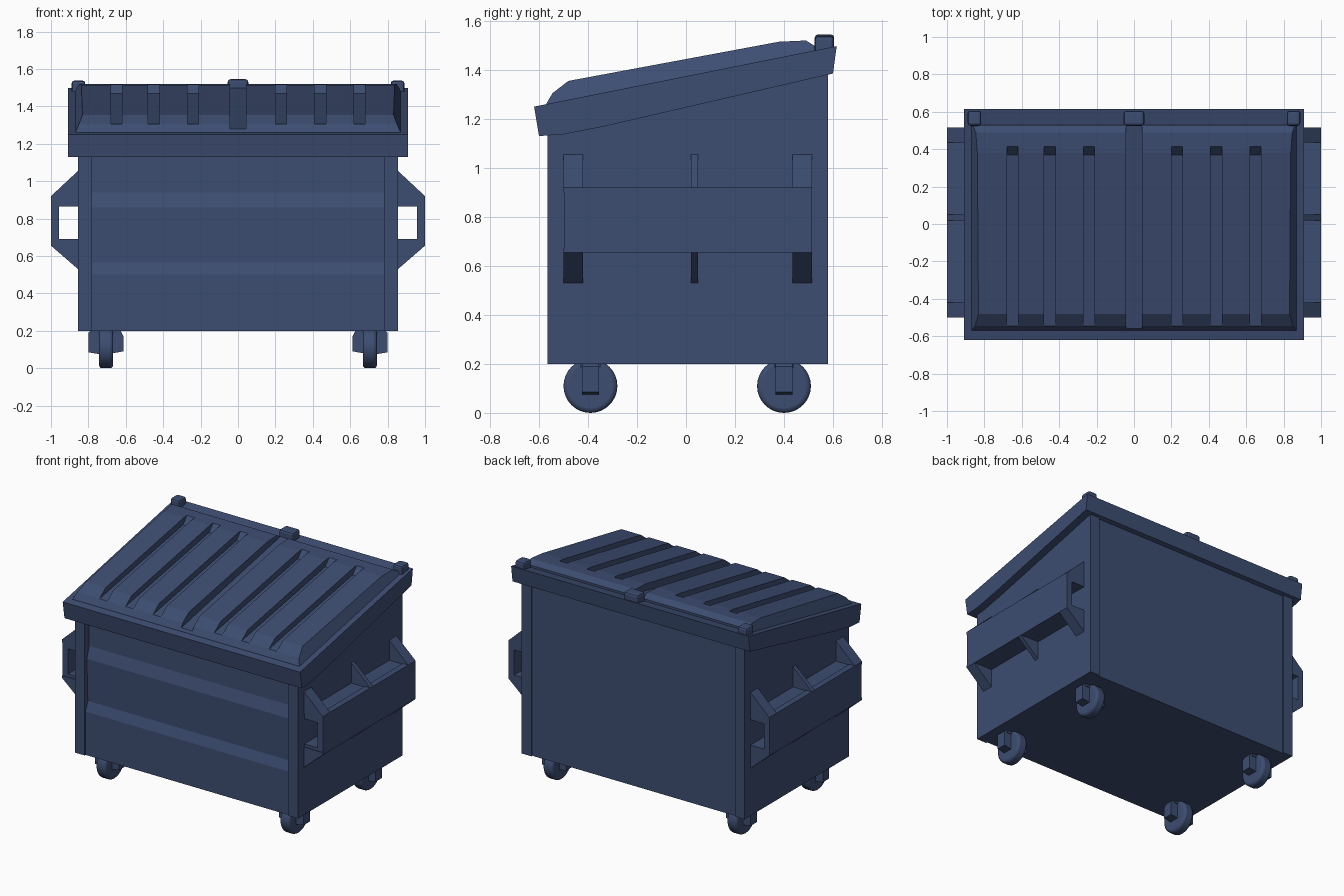
import bpy, bmesh, math

if "Cube" in bpy.data.objects:
    bpy.data.objects.remove(bpy.data.objects["Cube"])

blue = bpy.data.materials.new("dark_blue_paint")
blue.diffuse_color = (0.046, 0.074, 0.165, 1)
blue.use_nodes = True
blue.node_tree.nodes["Principled BSDF"].inputs["Base Color"].default_value = blue.diffuse_color


def finish(name, bm):
    bmesh.ops.recalc_face_normals(bm, faces=bm.faces)
    me = bpy.data.meshes.new(name)
    bm.to_mesh(me)
    bm.free()
    ob = bpy.data.objects.new(name, me)
    me.materials.append(blue)
    bpy.context.collection.objects.link(ob)
    return ob


def add_prism(bm, pts, a, b, axis="x"):
    """Extrude a closed profile along x (points are y,z) or along y (points are x,z)."""
    def co(p, t):
        return (t, p[0], p[1]) if axis == "x" else (p[0], t, p[1])
    lo = [bm.verts.new(co(p, a)) for p in pts]
    hi = [bm.verts.new(co(p, b)) for p in pts]
    bm.faces.new(lo)
    bm.faces.new(hi)
    n = len(pts)
    for i in range(n):
        j = (i + 1) % n
        bm.faces.new((lo[i], lo[j], hi[j], hi[i]))


def prism(name, pts, a, b, axis="x"):
    bm = bmesh.new()
    add_prism(bm, pts, a, b, axis)
    return finish(name, bm)


def box(name, x0, x1, y0, y1, z0, z1, bevel=0):
    ob = prism(name, [(y0, z0), (y1, z0), (y1, z1), (y0, z1)], x0, x1)
    if bevel:
        m = ob.modifiers.new("bevel", "BEVEL")
        m.width, m.segments = bevel, 2
    return ob


def rim_z(y):
    return 1.25 + 0.2 * (y + 0.62)


# Body core with the stepped front panel, and the side walls with corner posts
prism("body_core", [(-0.555, 0.2), (0.57, 0.2), (0.57, 1.4), (-0.515, 1.17),
                    (-0.515, 0.94), (-0.54, 0.86), (-0.53, 0.565),
                    (-0.555, 0.50)], -0.79, 0.79)
for s, side in ((-1, "left"), (1, "right")):
    prism(side + "_wall", [(-0.565, 0.2), (0.58, 0.2), (0.58, 1.4), (-0.565, 1.17)],
          s * 0.78, s * 0.855)

# Sloping rim around the top
prism("lid_rim", [(-0.62, 1.25), (-0.60, 1.13), (-0.50, 1.137), (-0.34, 1.168),
                  (0.60, 1.385), (0.615, rim_z(0.615))], -0.91, 0.91)

# Domed lid with tapering sides
bm = bmesh.new()
add_prism(bm, [(-0.57, 1.22), (-0.57, 1.262), (-0.545, 1.305), (-0.48, 1.355),
               (0.38, 1.515), (0.49, 1.52), (0.53, 1.495), (0.53, 1.43)], -1, 1)
for v in bm.verts:
    v.co.x *= 0.87 - 0.5 * (v.co.z - rim_z(v.co.y))
lid = finish("lid", bm)

# Grooves pressed into the lid, plus the wider gap between the two halves
bm = bmesh.new()
for x in (-0.65, -0.45, -0.24, 0.23, 0.44, 0.65):
    add_prism(bm, [(-0.60, 1.295), (0.37, 1.468), (0.425, 1.53), (0.425, 1.7),
                   (-0.60, 1.7)], x - 0.03, x + 0.03)
add_prism(bm, [(-0.65, rim_z(-0.65) + 0.018), (0.6, rim_z(0.6) + 0.018),
               (0.6, 1.7), (-0.65, 1.7)], -0.043, 0.043)
cutter = finish("groove_cutter", bm)
cutter.hide_render = True
mod = lid.modifiers.new("grooves", "BOOLEAN")
mod.operation, mod.solver, mod.object = "DIFFERENCE", "EXACT", cutter
bpy.context.view_layer.update()
cut = bpy.data.meshes.new_from_object(lid.evaluated_get(bpy.context.evaluated_depsgraph_get()))
lid.modifiers.clear()
lid.data = cut
bpy.data.objects.remove(cutter)

# Hinge blocks along the back edge
for name, x, w, top in (("left_hinge", -0.853, 0.036, 1.538), ("centre_hinge", 0, 0.055, 1.545),
                        ("right_hinge", 0.853, 0.036, 1.538)):
    box(name, x - w, x + w, 0.525, 0.605, 1.42, top, 0.014)

# Fork sleeves on both sides with triangular gussets
for s, side in ((-1, "left"), (1, "right")):
    def span(a, b):
        return sorted((s * a, s * b))
    box(side + "_sleeve_plate", *span(0.957, 1.0), -0.495, 0.515, 0.655, 0.92)
    box(side + "_sleeve_top", *span(0.85, 0.96), -0.495, 0.515, 0.865, 0.915)
    box(side + "_sleeve_bottom", *span(0.85, 0.96), -0.495, 0.515, 0.657, 0.69)
    for i, (y0, y1) in enumerate(((-0.50, -0.42), (0.02, 0.05), (0.435, 0.515))):
        prism(f"{side}_upper_gusset_{i}", [(s * 0.85, 0.90), (s * 1.0, 0.90), (s * 1.0, 0.92),
              (s * 0.85, 1.06)], y0, y1, "y")
        prism(f"{side}_lower_gusset_{i}", [(s * 0.85, 0.67), (s * 1.0, 0.67), (s * 1.0, 0.655),
              (s * 0.85, 0.525)], y0, y1, "y")

# Casters: rounded wheel between two fork cheeks
for s, side in ((-1, "left"), (1, "right")):
    for y, end in ((-0.39, "front"), (0.40, "back")):
        tag = f"{end}_{side}"
        ring = [(y + 0.11 * math.cos(t * math.tau / 32), 0.11 + 0.11 * math.sin(t * math.tau / 32))
                for t in range(32)]
        wheel = prism(tag + "_wheel", ring, s * 0.705 - 0.038, s * 0.705 + 0.038)
        m = wheel.modifiers.new("bevel", "BEVEL")
        m.width, m.segments = 0.018, 3
        wheel.data.shade_smooth()
        bpy.context.view_layer.objects.active = wheel
        wheel.select_set(True)
        bpy.ops.object.shade_smooth_by_angle(angle=math.radians(35))
        wheel.select_set(False)
        prism(tag + "_inner_fork", [(s * 0.67, 0.205), (s * 0.63, 0.205), (s * 0.613, 0.17),
              (s * 0.613, 0.09), (s * 0.67, 0.08)], y - 0.035, y + 0.035, "y")
        prism(tag + "_outer_fork", [(s * 0.74, 0.205), (s * 0.785, 0.205), (s * 0.80, 0.19),
              (s * 0.80, 0.085), (s * 0.74, 0.075)], y - 0.035, y + 0.035, "y")
        box(tag + "_fork_top", *sorted((s * 0.64, s * 0.78)), y - 0.04, y + 0.04, 0.185, 0.205)
